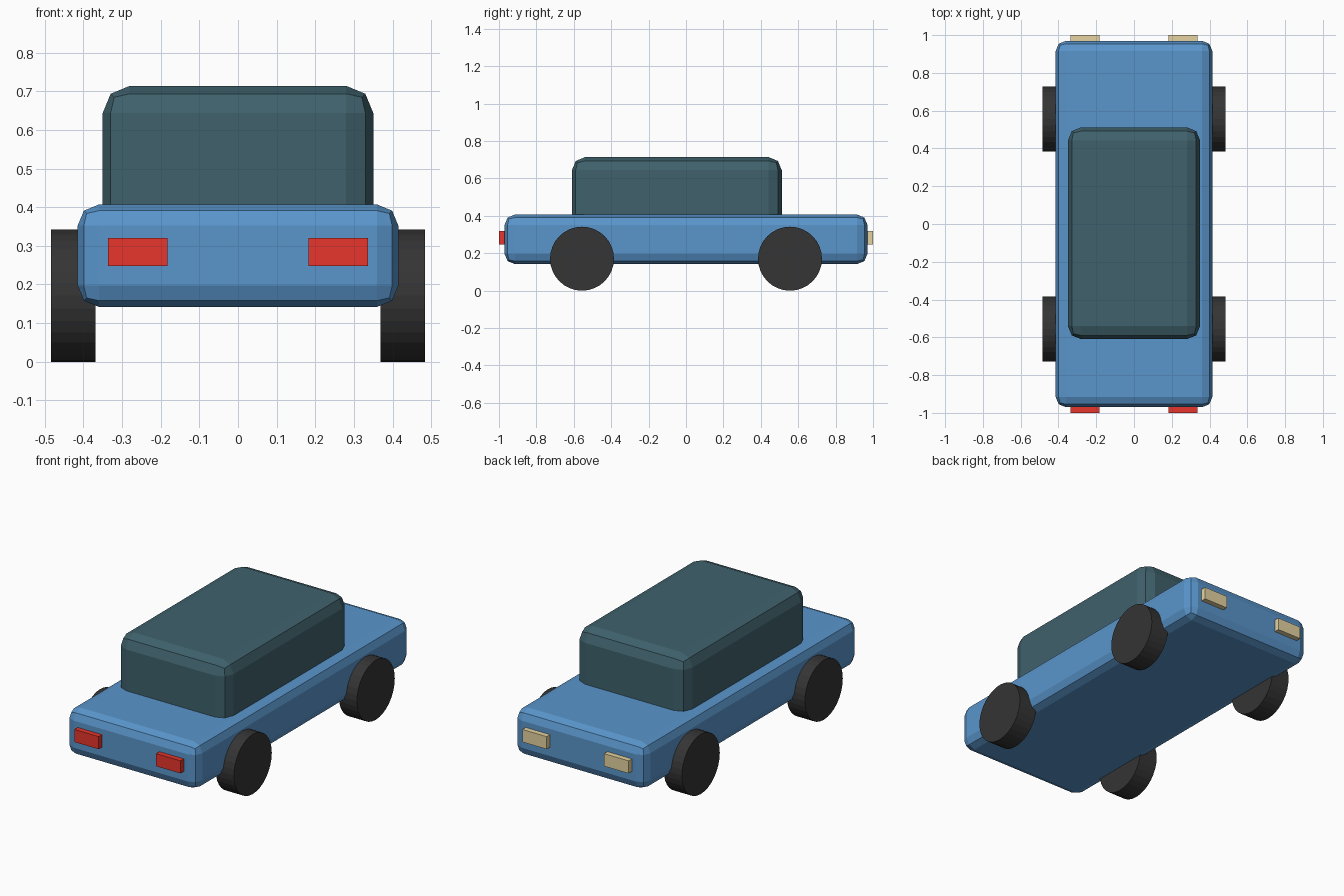
import bpy
from mathutils import Matrix

if "Cube" in bpy.data.objects:
    bpy.data.objects.remove(bpy.data.objects["Cube"], do_unlink=True)


def material(name, rgb):
    mat = bpy.data.materials.new(name)
    mat.use_nodes = True
    mat.diffuse_color = (*rgb, 1)
    mat.node_tree.nodes["Principled BSDF"].inputs["Base Color"].default_value = (*rgb, 1)
    return mat


blue = material("body blue", (0.1, 0.3, 0.6))
glass = material("dark glass", (0.05, 0.12, 0.15))
rubber = material("tyre black", (0.035, 0.035, 0.035))
red = material("lamp red", (0.8, 0.035, 0.025))
cream = material("lamp cream", (0.78, 0.65, 0.35))


def box(name, low, high, mat, bevel=0):
    """Box between two corners, optionally with rounded edges."""
    bpy.ops.mesh.primitive_cube_add(size=1)
    obj = bpy.context.object
    obj.name = name
    size = [b - a for a, b in zip(low, high)]
    centre = [(a + b) / 2 for a, b in zip(low, high)]
    obj.data.transform(Matrix.Diagonal((*size, 1)))
    obj.location = centre
    obj.data.materials.append(mat)
    if bevel:
        mod = obj.modifiers.new("rounded edges", "BEVEL")
        mod.width = bevel
        mod.segments = 2
        mod.limit_method = "NONE"
    return obj


def wheel(name, x, y):
    bpy.ops.mesh.primitive_cylinder_add(vertices=32, radius=0.171, depth=0.115)
    obj = bpy.context.object
    obj.name = name
    obj.data.transform(Matrix.Rotation(1.5707963, 4, "Y"))
    obj.location = (x, y, 0.171)
    obj.data.materials.append(rubber)


# Main shell and cabin
box("body", (-0.415, -0.97, 0.142), (0.415, 0.97, 0.407), blue, 0.055)
box("cabin", (-0.35, -0.61, 0.32), (0.35, 0.512, 0.714), glass, 0.07)

# Wheels and lamps on both sides
for side, sx in (("left", 1), ("right", -1)):
    for end, sy, mat in (("front", -1, red), ("back", 1, cream)):
        wheel(f"{end}_{side}_wheel", sx * 0.426, sy * 0.556)
        x0, x1 = sorted((sx * 0.182, sx * 0.336))
        y0, y1 = sorted((sy * 0.94, sy * 1.0))
        box(f"{end}_{side}_lamp", (x0, y0, 0.248), (x1, y1, 0.32), mat)
